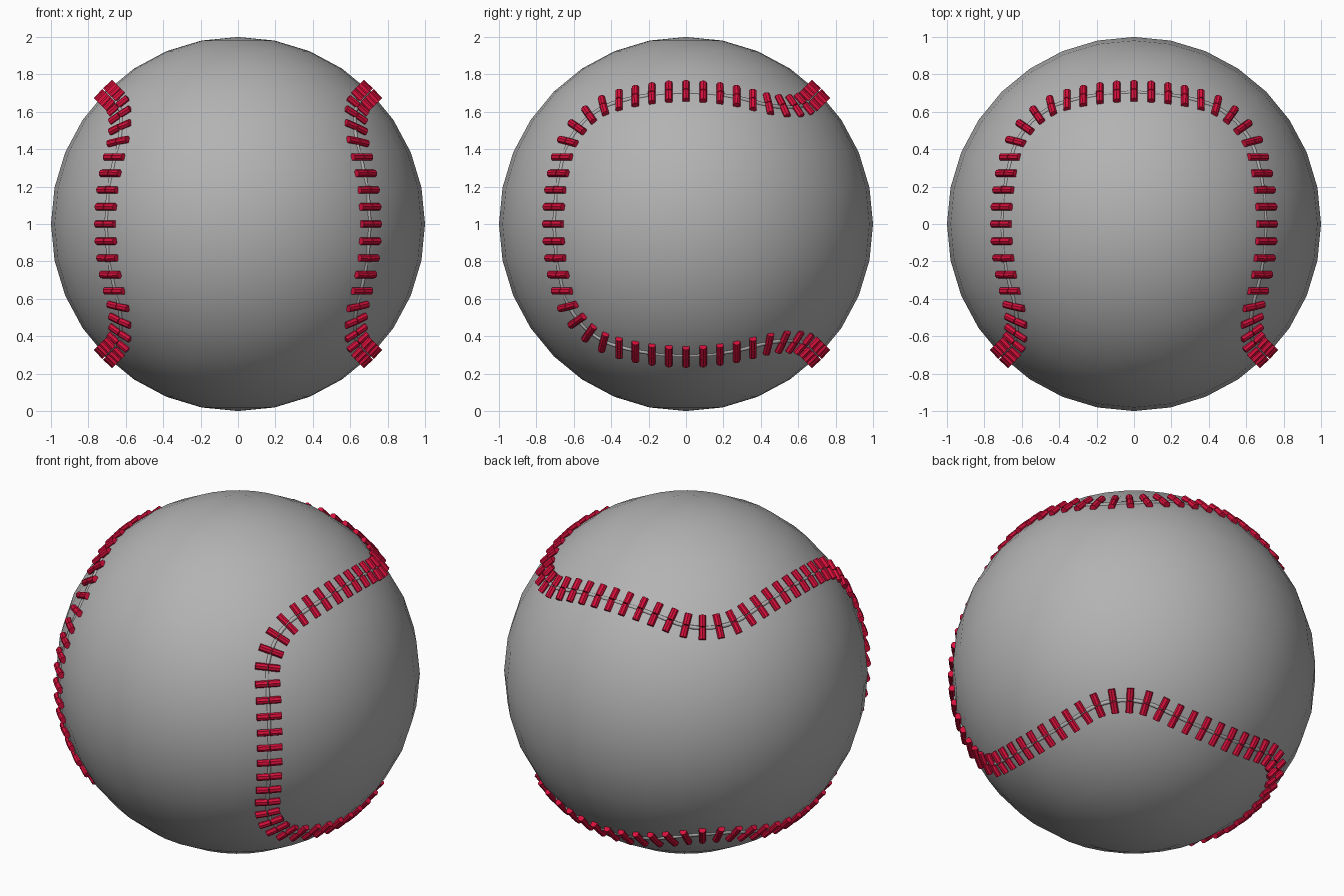
import bpy, bmesh, math
from mathutils import Vector, Matrix

if "Cube" in bpy.data.objects:
    bpy.data.objects.remove(bpy.data.objects["Cube"])

CENTRE = Vector((0, 0, 1))


def material(name, rgb):
    m = bpy.data.materials.new(name)
    m.diffuse_color = (*rgb, 1)
    m.use_nodes = True
    m.node_tree.nodes["Principled BSDF"].inputs["Base Color"].default_value = m.diffuse_color
    return m


grey = material("grey leather", (0.45, 0.45, 0.45))
red = material("red thread", (0.70, 0.005, 0.045))


def finish(bm, name, mat):
    me = bpy.data.meshes.new(name)
    bm.to_mesh(me)
    bm.free()
    ob = bpy.data.objects.new(name, me)
    bpy.context.collection.objects.link(ob)
    me.materials.append(mat)
    ob.location = CENTRE
    return ob


# ball
bm = bmesh.new()
bmesh.ops.create_uvsphere(bm, u_segments=32, v_segments=16, radius=1)
for f in bm.faces:
    f.smooth = True
finish(bm, "ball", grey)

# seam path: cube edges with rounded corners, projected onto the sphere
corners = [Vector(c) for c in ((1, -1, 1), (1, 1, 1), (-1, 1, 1), (-1, -1, 1),
                               (-1, -1, -1), (-1, 1, -1), (1, 1, -1), (1, -1, -1))]
R = 0.42
dense = []
for i, c in enumerate(corners):
    a = (corners[i - 1] - c).normalized()
    b = (corners[(i + 1) % 8] - c).normalized()
    start, end = (corners[i - 1] + c) / 2, (corners[(i + 1) % 8] + c) / 2
    arc_a, arc_b = c + a * R, c + b * R
    dense += [start.lerp(arc_a, k / 40) for k in range(40)]
    for k in range(40):
        t = k / 40 * math.pi / 2
        dense.append(c + a * R * (1 - math.sin(t)) + b * R * (1 - math.cos(t)))
    dense += [arc_b.lerp(end, k / 40) for k in range(40)]
dense = [p.normalized() for p in dense]


def resample(pts, n):
    """n evenly spaced points on a closed path, with tangents"""
    closed = pts + [pts[0]]
    lens = [(closed[i + 1] - closed[i]).length for i in range(len(pts))]
    step, out, i, run = sum(lens) / n, [], 0, 0.0
    for k in range(n):
        while i < len(pts) - 1 and run + lens[i] < k * step:
            run += lens[i]
            i += 1
        p = closed[i].lerp(closed[i + 1], (k * step - run) / lens[i]).normalized()
        out.append((p, (closed[i + 1] - closed[i]).normalized()))
    return out


# stitches: a pair of short rounded threads side by side across the seam
bm = bmesh.new()
for p, tangent in resample(dense, 104):
    across = p.cross(tangent).normalized()
    for side in (-1, 1):
        angle = side * 0.035
        pos = p * math.cos(angle) + across * math.sin(angle)
        axis = across * math.cos(angle) - p * math.sin(angle)
        along = axis.cross(pos).normalized()
        frame = Matrix((along, pos, axis)).transposed().to_4x4()
        frame.translation = pos * 1.003
        bmesh.ops.create_cone(bm, cap_ends=True, segments=8, radius1=0.02,
                              radius2=0.02, depth=0.066, matrix=frame)
finish(bm, "stitches", red)

# seam: thin raised line running between the stitches
bm = bmesh.new()
rings = []
for p, tangent in resample(dense, 208):
    across = p.cross(tangent).normalized()
    rings.append([bm.verts.new(p * (0.992 + 0.012 * math.sin(k * math.pi / 3))
                               + across * 0.012 * math.cos(k * math.pi / 3))
                  for k in range(6)])
for i, ring in enumerate(rings):
    nxt = rings[(i + 1) % len(rings)]
    for k in range(6):
        j = (k + 1) % 6
        bm.faces.new((ring[k], ring[j], nxt[j], nxt[k])).smooth = True
bmesh.ops.recalc_face_normals(bm, faces=bm.faces)
finish(bm, "seam", grey)
